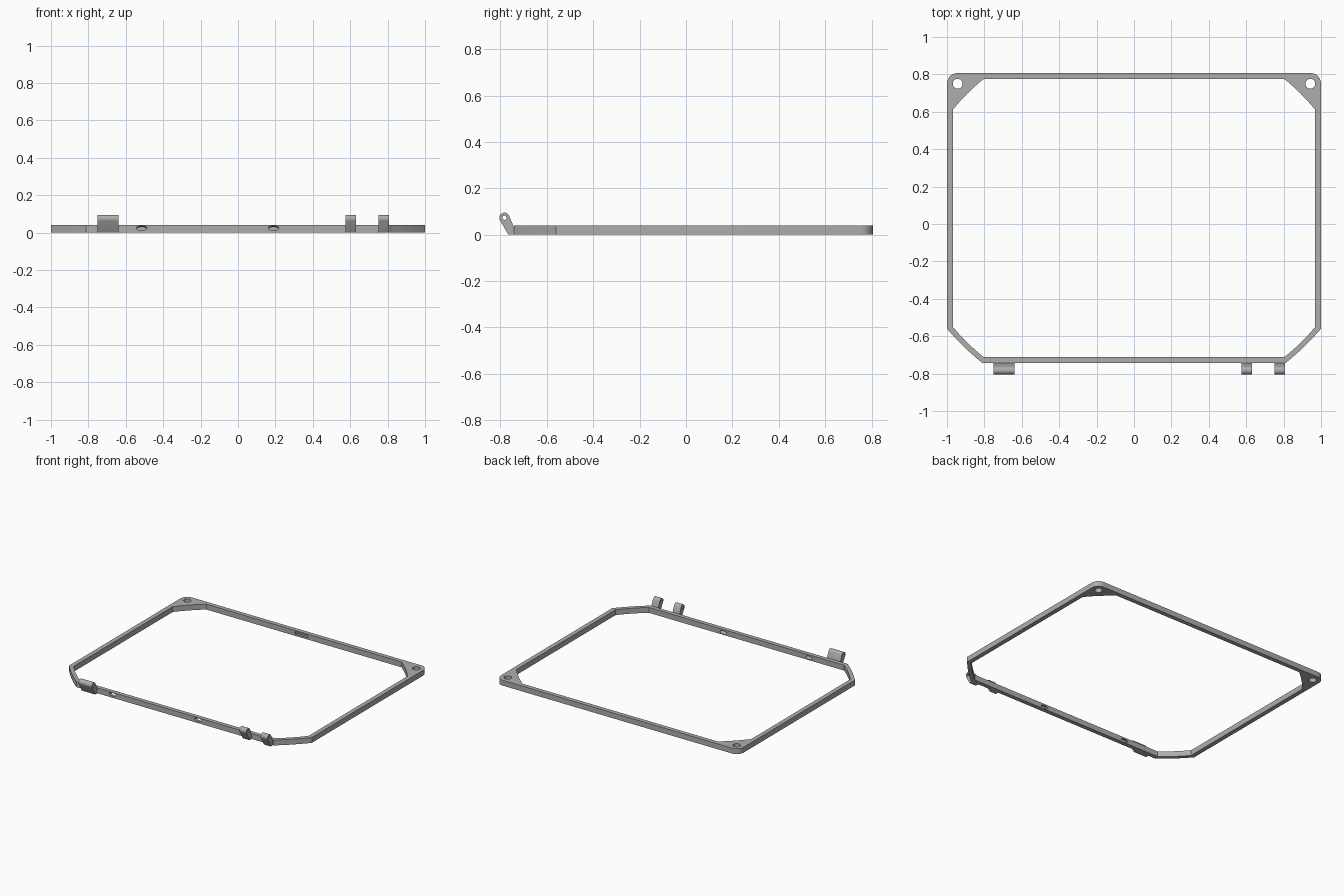
import bpy, math
from mathutils import Matrix, Vector

if "Cube" in bpy.data.objects:
    bpy.data.objects.remove(bpy.data.objects["Cube"], do_unlink=True)

HEIGHT = 0.04

grey = bpy.data.materials.new("satin grey")
grey.use_nodes = True
grey.diffuse_color = (0.42, 0.42, 0.42, 1)
grey.node_tree.nodes["Principled BSDF"].inputs["Base Color"].default_value = grey.diffuse_color


def arc(cx, cy, r, start, end, steps):
    """Points on a circle, angles in degrees."""
    angles = [math.radians(start + (end - start) * i / steps) for i in range(steps + 1)]
    return [(cx + r * math.cos(a), cy + r * math.sin(a)) for a in angles]


def circle(cx, cy, r, steps=32):
    return arc(cx, cy, r, 0, 360, steps)[:-1]


def bulge(a, b, sag=0.006, steps=8):
    """Shallow curve from a to b, bowed away from the middle of the frame."""
    a, b = Vector(a), Vector(b)
    side = Vector((b.y - a.y, a.x - b.x)).normalized()
    return [tuple(a.lerp(b, i / steps) + side * sag * 4 * (i / steps) * (1 - i / steps))
            for i in range(steps + 1)]


def extrude(name, loops, depth, matrix):
    """Filled outline with holes, extruded both ways and turned into a mesh."""
    curve = bpy.data.curves.new(name, 'CURVE')
    curve.dimensions = '2D'
    curve.fill_mode = 'BOTH'
    curve.extrude = depth / 2
    for pts in loops:
        spline = curve.splines.new('POLY')
        spline.points.add(len(pts) - 1)
        for p, (x, y) in zip(spline.points, pts):
            p.co = (x, y, 0, 1)
        spline.use_cyclic_u = True
    obj = bpy.data.objects.new(name, curve)
    bpy.context.collection.objects.link(obj)
    obj.matrix_world = matrix
    return to_mesh(obj)


def to_mesh(obj):
    bpy.ops.object.select_all(action='DESELECT')
    obj.select_set(True)
    bpy.context.view_layer.objects.active = obj
    bpy.ops.object.convert(target='MESH')
    return bpy.context.object


def finish(obj):
    """Weld the seams, then smooth the rounds and keep the corners sharp."""
    weld = obj.modifiers.new("weld", 'WELD')
    weld.merge_threshold = 0.0001
    obj = to_mesh(obj)
    obj.data.materials.clear()
    obj.data.materials.append(grey)
    bpy.ops.object.shade_smooth_by_angle(angle=math.radians(30))


def cut(obj, cutter):
    cutter.hide_render = True
    mod = obj.modifiers.new("cut", 'BOOLEAN')
    mod.operation = 'DIFFERENCE'
    mod.solver = 'EXACT'
    mod.object = cutter
    obj = to_mesh(obj)
    bpy.data.objects.remove(cutter, do_unlink=True)
    return obj


# Frame outline: rounded back corners, bowed front corners
HOLE_X, HOLE_Y = 0.943, 0.75
outer = (bulge((-1, -0.56), (-0.812, -0.742))
         + bulge((0.812, -0.742), (1, -0.56))
         + arc(HOLE_X, HOLE_Y, 0.057, 0, 90, 10)
         + arc(-HOLE_X, HOLE_Y, 0.057, 90, 180, 10))
inner = (bulge((-0.967, -0.552), (-0.804, -0.711))
         + bulge((0.804, -0.711), (0.967, -0.552))
         + bulge((0.967, 0.613), (0.804, 0.775))
         [::1] + bulge((-0.804, 0.775), (-0.967, 0.613)))
holes = [circle(s * HOLE_X, HOLE_Y, 0.026) for s in (-1, 1)]
frame = extrude("frame", [outer, inner] + holes, HEIGHT,
                Matrix.Translation((0, 0, HEIGHT / 2)))
weld = frame.modifiers.new("weld", 'WELD')
weld.merge_threshold = 0.0001
frame = to_mesh(frame)

# Oval openings through the front rail
for x in (-0.515, 0.19):
    bpy.ops.mesh.primitive_cylinder_add(vertices=32, radius=1, depth=0.12,
                                        location=(x, -0.727, 0.021),
                                        rotation=(math.radians(78), 0, 0))
    cutter = bpy.context.object
    cutter.scale = (0.028, 0.012, 1)
    frame = cut(frame, cutter)

# Shallow slot inside the back rail
bpy.ops.mesh.primitive_cube_add(size=1, location=(-0.02, 0.775, 0.022))
slot = bpy.context.object
slot.scale = (0.11, 0.03, 0.018)
frame = cut(frame, slot)
finish(frame)

# Hinge lugs leaning forward from the front rail, each with a pin hole
lug = arc(-0.783, 0.073, 0.022, 22, 205, 14) + [(-0.766, 0), (-0.741, 0), (-0.741, 0.03)]
pin = circle(-0.783, 0.073, 0.009, 20)
# profile axes: x -> world y, y -> world z, depth -> world x
turn = Matrix(((0, 0, 1, 0), (1, 0, 0, 0), (0, 1, 0, 0), (0, 0, 0, 1)))
for name, x0, x1 in (("wide_hinge_lug", -0.75, -0.64),
                     ("inner_hinge_lug", 0.575, 0.632),
                     ("outer_hinge_lug", 0.75, 0.806)):
    finish(extrude(name, [lug, pin], x1 - x0,
                   Matrix.Translation(((x0 + x1) / 2, 0, 0)) @ turn))
